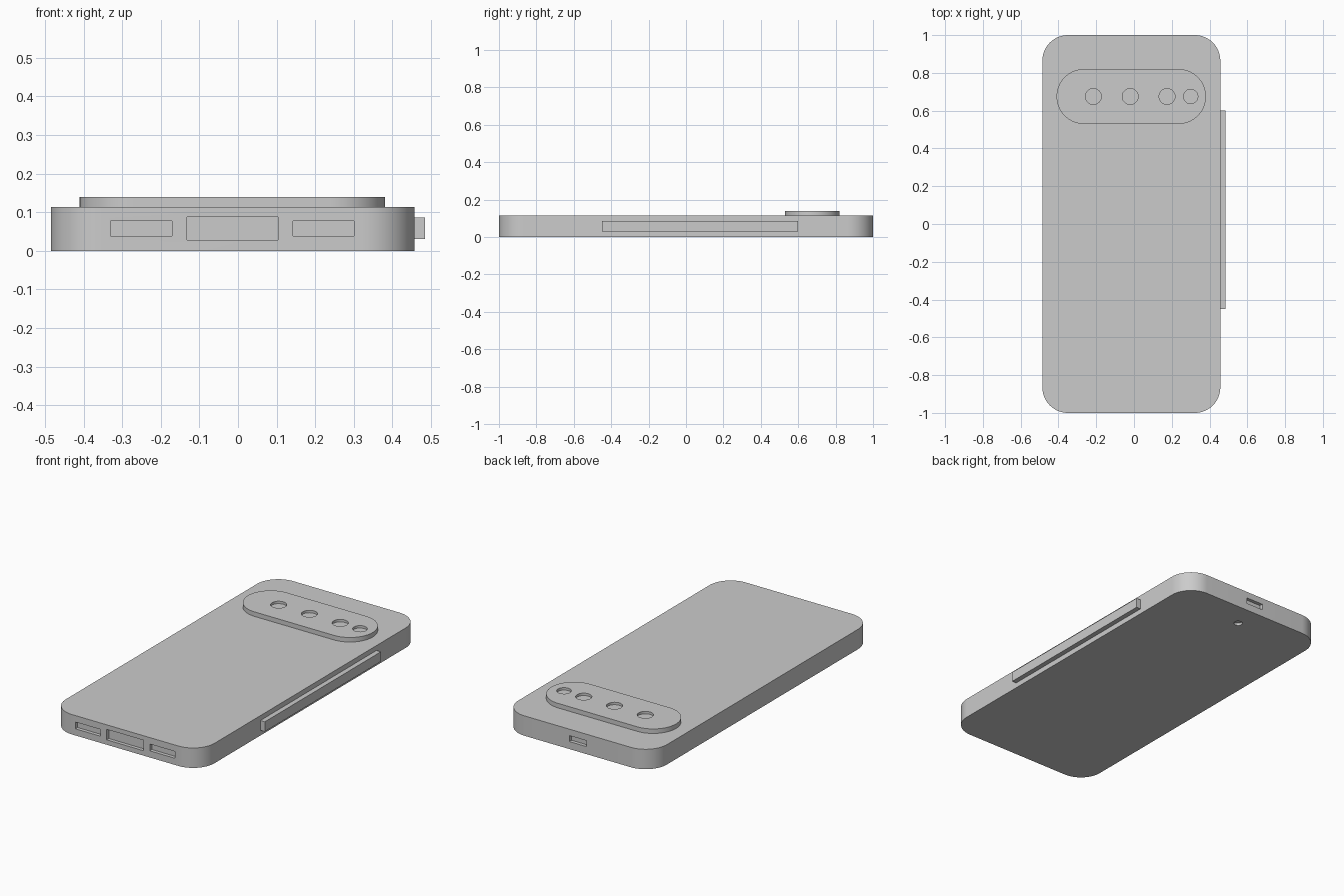
import bpy, bmesh, math

if "Cube" in bpy.data.objects:
    bpy.data.objects.remove(bpy.data.objects["Cube"])

# Single grey finish
grey = bpy.data.materials.new("plain grey")
grey.use_nodes = True
colour = (0.6, 0.6, 0.6, 1)
grey.diffuse_color = colour
grey.node_tree.nodes["Principled BSDF"].inputs["Base Color"].default_value = colour


def rounded_slab(name, x, y, z, radius=0.0, steps=16):
    """Extrude a rounded rectangle; x, y and z are (low, high) pairs."""
    points = []
    corners = [(x[1], y[1], 1, 1), (x[0], y[1], -1, 1),
               (x[0], y[0], -1, -1), (x[1], y[0], 1, -1)]
    for i, (cx, cy, sx, sy) in enumerate(corners):
        count = steps if radius else 0
        for k in range(count + 1):
            a = math.pi / 2 * (i + k / max(count, 1))
            points.append((cx - sx * radius + radius * math.cos(a),
                           cy - sy * radius + radius * math.sin(a), z[0]))
    bm = bmesh.new()
    face = bm.faces.new([bm.verts.new(p) for p in points])
    top = bmesh.ops.extrude_face_region(bm, geom=[face])["geom"]
    verts = [v for v in top if isinstance(v, bmesh.types.BMVert)]
    bmesh.ops.translate(bm, verts=verts, vec=(0, 0, z[1] - z[0]))
    bmesh.ops.remove_doubles(bm, verts=bm.verts, dist=1e-5)
    bmesh.ops.recalc_face_normals(bm, faces=bm.faces)
    mesh = bpy.data.meshes.new(name)
    bm.to_mesh(mesh)
    bm.free()
    mesh.materials.append(grey)
    obj = bpy.data.objects.new(name, mesh)
    bpy.context.collection.objects.link(obj)
    return obj


def disc(name, x, y, z, radius):
    bpy.ops.mesh.primitive_cylinder_add(vertices=40, radius=radius,
                                        depth=z[1] - z[0],
                                        location=(x, y, sum(z) / 2))
    obj = bpy.context.object
    obj.name = name
    obj.data.materials.append(grey)
    return obj


def activate(obj):
    bpy.ops.object.select_all(action="DESELECT")
    obj.select_set(True)
    bpy.context.view_layer.objects.active = obj


def carve(target, cutters):
    """Cut each recess into the target and discard the cutter."""
    for cutter in cutters:
        cutter.hide_render = True
        activate(target)
        mod = target.modifiers.new("recess", "BOOLEAN")
        mod.operation = "DIFFERENCE"
        mod.solver = "EXACT"
        mod.object = cutter
        bpy.ops.object.modifier_apply(modifier=mod.name)
        bpy.data.objects.remove(cutter)


MID = -0.015   # centre line of the body
DEPTH = 0.02   # depth of the ports

# Body with bottom ports, top slot and front camera hole
body = rounded_slab("body", (-0.485, 0.457), (-1, 1), (0, 0.114), 0.135)
front = (-1.1, -1 + DEPTH)
carve(body, [
    rounded_slab("charging_port", (-0.132, 0.103), front, (0.028, 0.088)),
    rounded_slab("left_speaker", (0.142, 0.3), front, (0.038, 0.077)),
    rounded_slab("right_speaker", (-0.33, -0.171), front, (0.038, 0.077)),
    rounded_slab("top_slot", (MID - 0.054, MID + 0.054), (1 - DEPTH, 1.1), (0.043, 0.077)),
    disc("front_camera", MID, 0.86, (-0.1, 0.014), 0.023),
])

# Raised camera bar with shallow lens recesses
bar = rounded_slab("camera_bar", (-0.41, 0.381), (0.53, 0.82), (0.1, 0.14), 0.145, 24)
lenses = [(-0.215, 0.042), (-0.02, 0.042), (0.175, 0.042), (0.3, 0.038)]
carve(bar, [disc("lens", x, 0.675, (0.126, 0.2), r) for x, r in lenses])

# Long side button
button = rounded_slab("side_button", (0.44, 0.485), (-0.45, 0.6), (0.03, 0.086))

for obj in (body, bar, button):
    activate(obj)
    bpy.ops.object.shade_smooth_by_angle(angle=math.radians(30))
